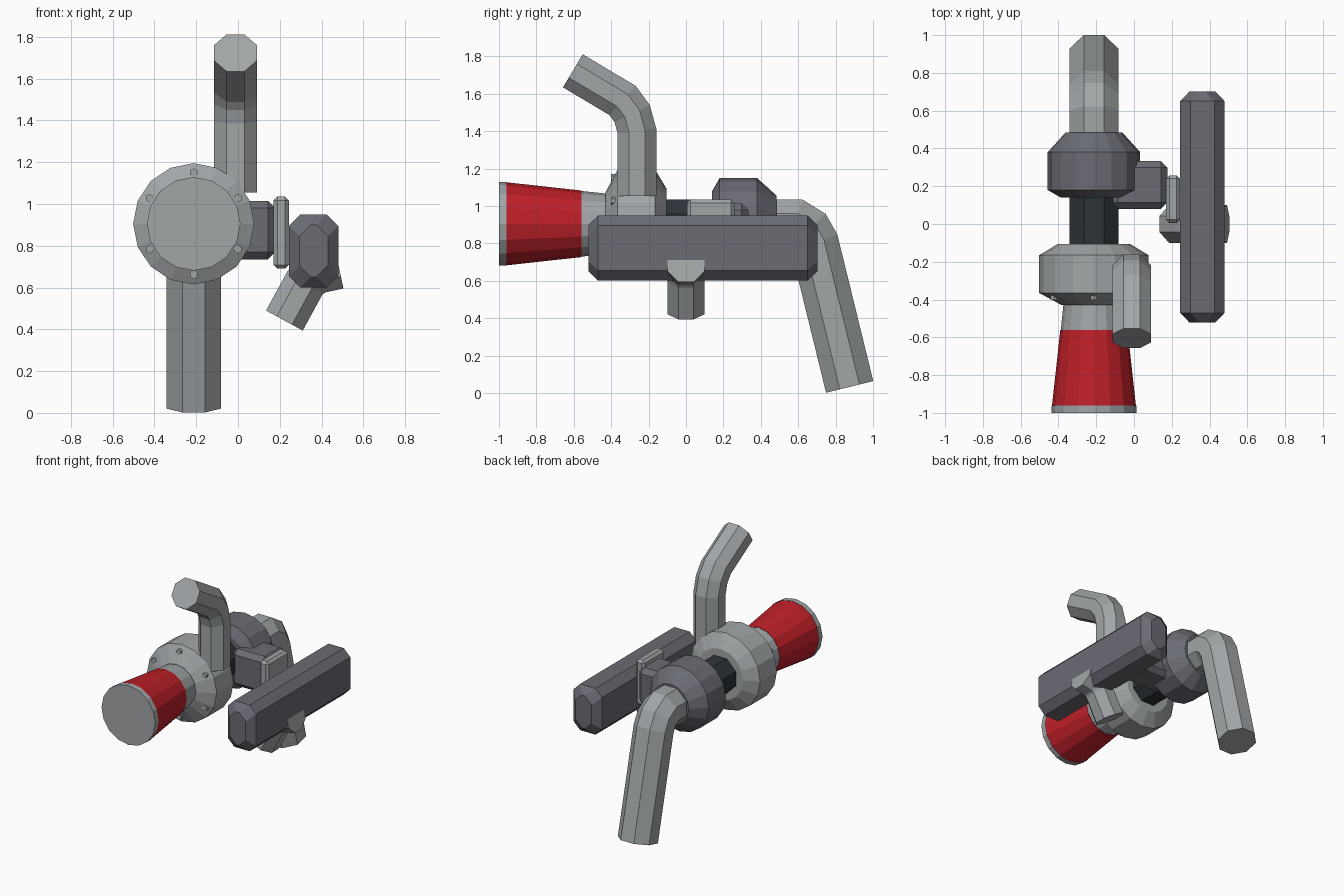
import bpy, bmesh, math
from mathutils import Vector

if "Cube" in bpy.data.objects:
    bpy.data.objects.remove(bpy.data.objects["Cube"])

AX, AZ = -0.212, 0.905   # main turbo axis, runs along y


def material(name, rgb):
    m = bpy.data.materials.new(name)
    m.diffuse_color = (*rgb, 1)
    m.use_nodes = True
    m.node_tree.nodes["Principled BSDF"].inputs["Base Color"].default_value = m.diffuse_color
    return m


LIGHT = material("light_metal", (0.36, 0.38, 0.39))
DARK = material("dark_metal", (0.145, 0.15, 0.175))
BLACK = material("blackened_metal", (0.026, 0.034, 0.040))
RED = material("red_filter", (0.52, 0.014, 0.022))


def loft(name, rings, mat):
    """Skin a list of equal-length closed rings and cap both ends."""
    bm = bmesh.new()
    loops = [[bm.verts.new(p) for p in ring] for ring in rings]
    n = len(loops[0])
    for a, b in zip(loops, loops[1:]):
        for i in range(n):
            bm.faces.new((a[i], a[(i + 1) % n], b[(i + 1) % n], b[i]))
    bm.faces.new(loops[0])
    bm.faces.new(loops[-1])
    bmesh.ops.recalc_face_normals(bm, faces=bm.faces)
    return finish(name, bm, mat)


def finish(name, bm, mat):
    me = bpy.data.meshes.new(name)
    bm.to_mesh(me)
    bm.free()
    me.materials.append(mat)
    ob = bpy.data.objects.new(name, me)
    bpy.context.collection.objects.link(ob)
    return ob


def turned(name, profile, mat, n=16, offset=0.0, cx=AX, cz=AZ):
    """Lathe a (y, radius) profile around a y-parallel axis."""
    ang = [2 * math.pi * (i + offset) / n for i in range(n)]
    return loft(name, [[(cx + r * math.sin(a), y, cz + r * math.cos(a)) for a in ang]
                       for y, r in profile], mat)


def pipe(name, path, half_width, side, mat, n=8):
    """Mitred octagonal pipe along a flat path; side is the path plane's normal."""
    pts, side = [Vector(p) for p in path], Vector(side)
    radius = half_width / math.cos(math.pi / n)
    rings = []
    for i, p in enumerate(pts):
        d_in = (p - pts[max(i - 1, 0)]).normalized()
        d_out = (pts[min(i + 1, len(pts) - 1)] - p).normalized()
        tangent = (d_in + d_out).normalized()
        out = side.cross(tangent)
        stretch = 1 / max(tangent.dot(d_out if i == 0 else d_in), 0.5)
        rings.append([p + radius * (side * math.cos(a) + out * math.sin(a) * stretch)
                      for a in (2 * math.pi * (k + 0.5) / n for k in range(n))])
    return loft(name, rings, mat)


def box(name, lo, hi, bevel, mat):
    lo, hi = Vector(lo), Vector(hi)
    bm = bmesh.new()
    bmesh.ops.create_cube(bm, size=1)
    for v in bm.verts:
        v.co = (lo + hi) / 2 + v.co * (hi - lo)
    bmesh.ops.bevel(bm, geom=bm.edges[:], offset=bevel, segments=1, affect='EDGES')
    return finish(name, bm, mat)


# Air filter and its neck
turned("filter_end_cap", [(-1.0, 0.224), (-0.96, 0.224)], LIGHT)
turned("filter_element", [(-0.96, 0.222), (-0.56, 0.178)], RED)
turned("inlet_neck", [(-0.565, 0.176), (-0.41, 0.160)], LIGHT)

# Compressor housing with a ring of bolts on the front bevel
turned("compressor_housing", [(-0.43, 0.17), (-0.365, 0.29), (-0.165, 0.29),
                              (-0.105, 0.19)], LIGHT)
for i in range(6):
    a = i * math.pi / 3
    turned(f"housing_bolt_{i + 1}", [(-0.402, 0.02), (-0.36, 0.02)], LIGHT, 6,
           cx=AX + 0.245 * math.sin(a), cz=AZ + 0.245 * math.cos(a))

# Bearing section and turbine housing
turned("bearing_core", [(-0.12, 0.14), (0.16, 0.14)], BLACK, 8, 0.5)
turned("turbine_housing", [(0.14, 0.175), (0.18, 0.245), (0.38, 0.245),
                           (0.485, 0.15)], DARK)

# Exhaust pipe down to the ground
pipe("exhaust_pipe", [(AX, 0.46, AZ), (AX, 0.585, AZ), (AX, 0.65, 0.865),
                      (AX, 0.687, 0.80), (AX, 0.875, 0.033)], 0.13, (1, 0, 0), LIGHT)

# Compressor outlet pipe rising and bending forward
PX = -0.012
pipe("outlet_pipe", [(PX, -0.262, 1.055), (PX, -0.262, 1.40), (PX, -0.288, 1.495),
                     (PX, -0.340, 1.565), (PX, -0.605, 1.723)], 0.103, (1, 0, 0), LIGHT)

# Turbine inlet block and its flange
box("turbine_inlet", (-0.12, 0.08, 0.735), (0.178, 0.333, 1.015), 0.035, DARK)
box("inlet_flange", (0.17, 0.005, 0.69), (0.243, 0.258, 1.035), 0.018, LIGHT)

# Intercooler: chamfered bar with tapered ends
def section(y, inset):
    hx, hz, c = 0.118 - inset, 0.174 - inset, 0.054
    q = [(hx, hz - c), (hx - c, hz), (c - hx, hz), (-hx, hz - c)]
    q += [(-x, -z) for x, z in q]
    return [(0.362 + x, y, 0.775 + z) for x, z in q]


loft("intercooler", [section(-0.522, 0.05), section(-0.47, 0), section(0.65, 0),
                     section(0.702, 0.05)], DARK)

# Short bent pipe through the underside of the intercooler
pipe("intercooler_pipe", [(0.222, 0, 0.442), (0.318, 0, 0.618), (0.345, 0, 0.650),
                          (0.385, 0, 0.672), (0.484, 0, 0.693)], 0.1, (0, 1, 0), LIGHT)
